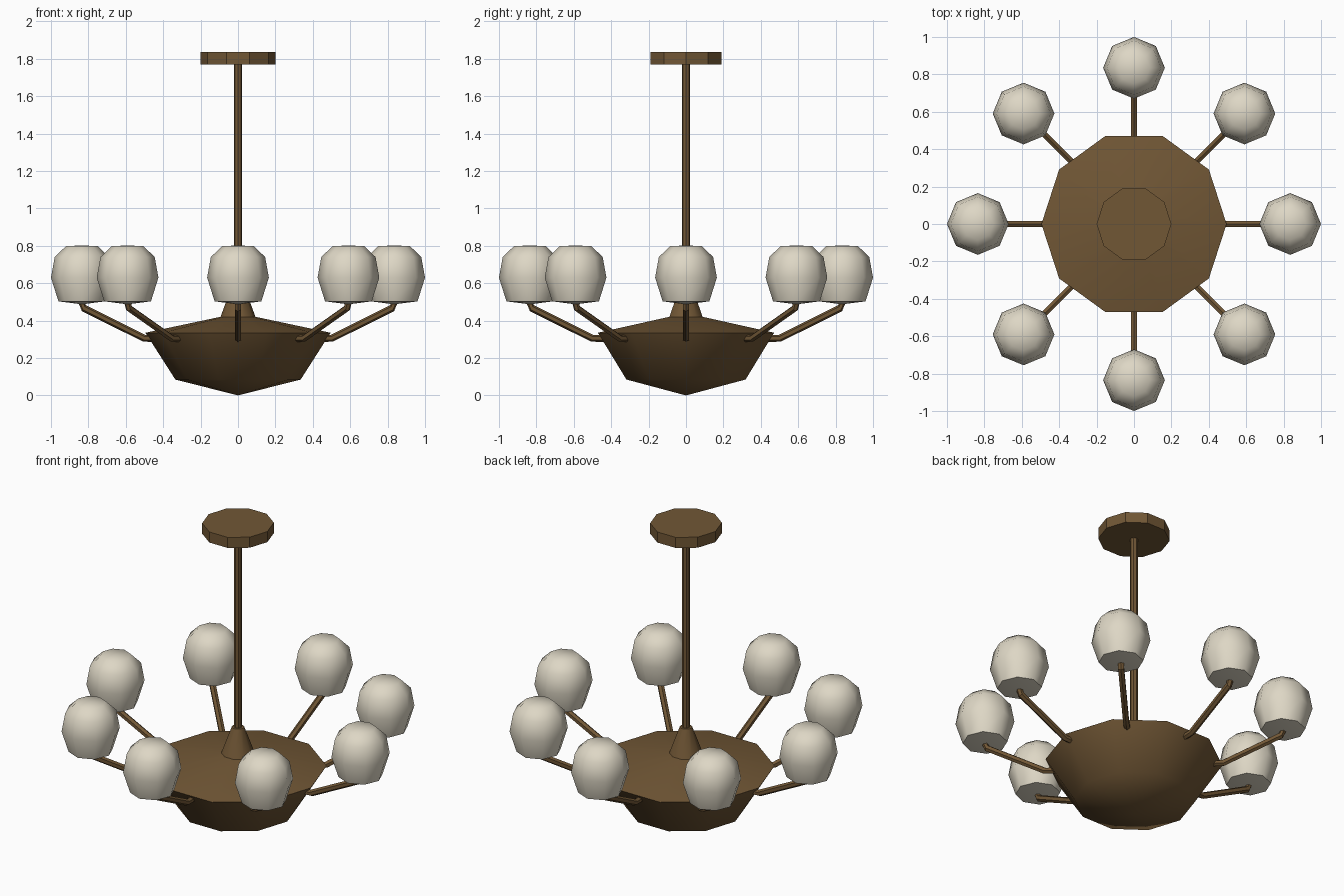
import bpy, math
from mathutils import Vector

if "Cube" in bpy.data.objects:
    bpy.data.objects.remove(bpy.data.objects["Cube"])


def material(name, rgb):
    m = bpy.data.materials.new(name)
    m.diffuse_color = (*rgb, 1)
    m.use_nodes = True
    m.node_tree.nodes["Principled BSDF"].inputs["Base Color"].default_value = m.diffuse_color
    return m


BRONZE = material("bronze", (0.165, 0.095, 0.036))
GLASS = material("frosted_glass", (0.73, 0.68, 0.56))


def make(name, verts, faces, mat, angle=None):
    me = bpy.data.meshes.new(name)
    me.from_pydata(verts, [], faces)
    me.materials.append(mat)
    ob = bpy.data.objects.new(name, me)
    bpy.context.collection.objects.link(ob)
    if angle:
        bpy.ops.object.select_all(action='DESELECT')
        ob.select_set(True)
        bpy.context.view_layer.objects.active = ob
        bpy.ops.object.shade_smooth_by_angle(angle=math.radians(angle))
    return ob


def lathe(name, profile, sides, mat, angle=None, centre=(0, 0)):
    """Revolve (radius, z) points, listed bottom to top; ends on the axis close to a point."""
    verts, rings, faces = [], [], []
    for r, z in profile:
        n = 1 if r == 0 else sides
        rings.append([len(verts) + i % n for i in range(sides)])
        for i in range(n):
            a = math.tau * i / sides
            verts.append((centre[0] + r * math.cos(a), centre[1] + r * math.sin(a), z))
    for lo, hi in zip(rings, rings[1:]):
        for i in range(sides):
            j = (i + 1) % sides
            f = [lo[i], lo[j], hi[j], hi[i]]
            faces.append(list(dict.fromkeys(f)))
    return make(name, verts, faces, mat, angle)


def tube(name, path, radius, sides, side_dir, mat):
    """Sweep a polygon along a planar path; side_dir is the plane's normal."""
    verts, faces = [], []
    pts = [Vector(p) for p in path]
    for k, p in enumerate(pts):
        t = (pts[min(k + 1, len(pts) - 1)] - pts[max(k - 1, 0)]).normalized()
        up = side_dir.cross(t)
        for i in range(sides):
            a = math.tau * (i + 0.5) / sides
            verts.append(p + radius * (math.cos(a) * side_dir + math.sin(a) * up))
    for k in range(len(pts) - 1):
        for i in range(sides):
            j = (i + 1) % sides
            faces.append((k * sides + i, k * sides + j, (k + 1) * sides + j, (k + 1) * sides + i))
    faces.append(tuple(reversed(range(sides))))
    faces.append(tuple(range((len(pts) - 1) * sides, len(pts) * sides)))
    return make(name, verts, faces, mat, 30)


# Bowl with lid and central cone
lathe("bowl", [(0, 0), (0.335, 0.085), (0.495, 0.335)], 10, BRONZE, 60)
lathe("bowl_lid", [(0.495, 0.335), (0.095, 0.42), (0, 0.42)], 10, BRONZE, 30)
lathe("stem_cone", [(0.095, 0.415), (0.035, 0.58), (0, 0.58)], 10, BRONZE, 40)

# Hanging rod and ceiling cap
lathe("rod", [(0, 0.5), (0.022, 0.5), (0.022, 1.78), (0, 1.78)], 8, BRONZE, 30)
lathe("ceiling_cap", [(0, 1.77), (0.2, 1.77), (0.2, 1.835), (0, 1.835)], 10, BRONZE, 30)

# Eight arms, each with a globe
GLOBE = [(0, 0.487), (0.125, 0.503), (0.165, 0.63), (0.145, 0.74), (0.085, 0.798), (0, 0.802)]
for i in range(8):
    a = math.tau * i / 8
    d = Vector((math.cos(a), math.sin(a), 0))
    side = Vector((-d.y, d.x, 0))
    path = [d * r + Vector((0, 0, z)) for r, z in
            [(0.44, 0.305), (0.50, 0.305), (0.825, 0.467), (0.835, 0.5)]]
    tube(f"arm_{i + 1}", path, 0.019, 6, side, BRONZE)
    lathe(f"globe_{i + 1}", GLOBE, 8, GLASS, 50, (d.x * 0.835, d.y * 0.835))
